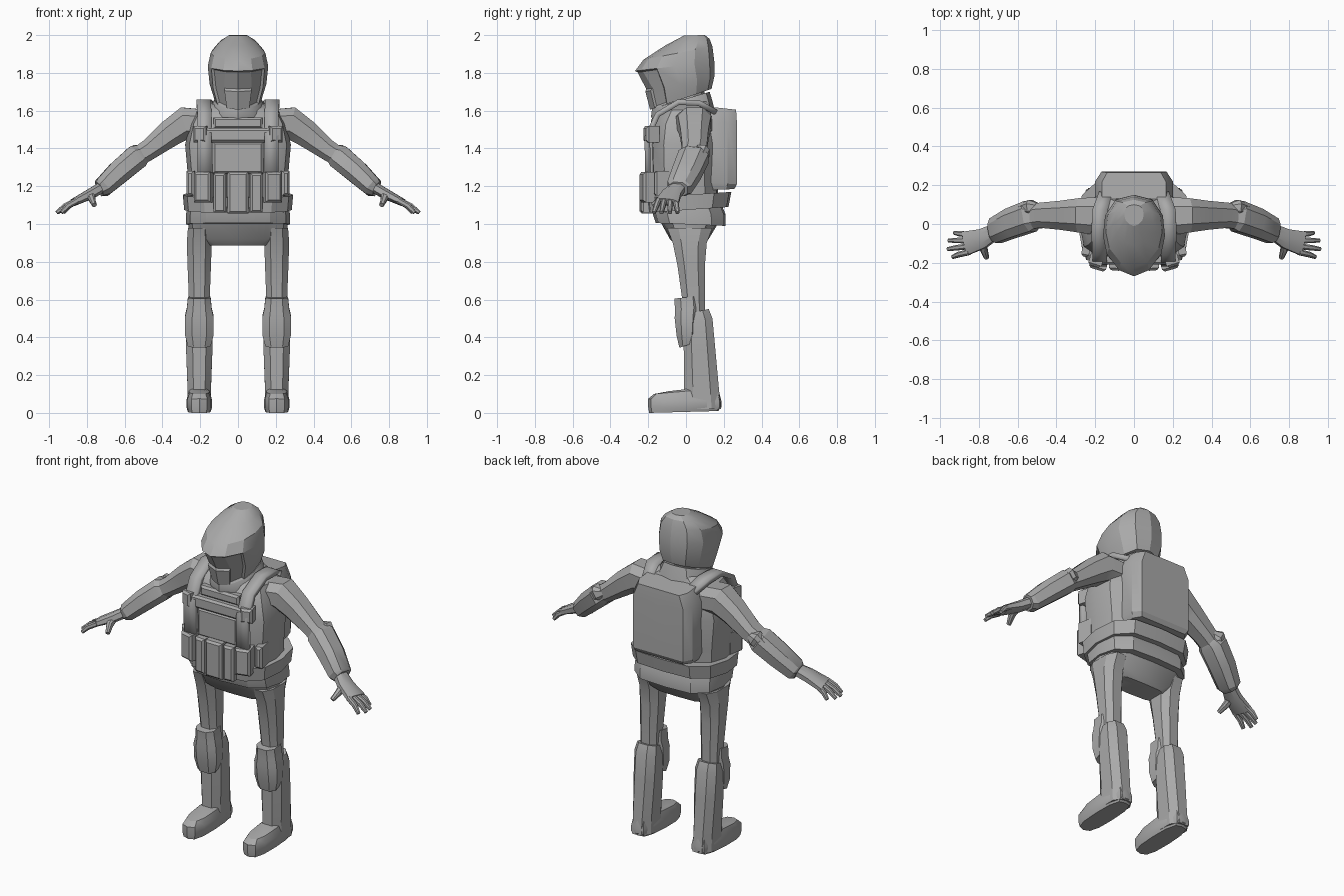
import bpy, bmesh, math
from mathutils import Vector

cube = bpy.data.objects.get("Cube")
if cube:
    bpy.data.objects.remove(cube, do_unlink=True)

grey = bpy.data.materials.new("suit grey")
grey.use_nodes = True
grey.diffuse_color = (0.4, 0.4, 0.4, 1)
grey.node_tree.nodes["Principled BSDF"].inputs["Base Color"].default_value = (0.4, 0.4, 0.4, 1)


def finish(name, bm, angle=30):
    bmesh.ops.recalc_face_normals(bm, faces=bm.faces)
    mesh = bpy.data.meshes.new(name)
    bm.to_mesh(mesh)
    bm.free()
    mesh.materials.append(grey)
    obj = bpy.data.objects.new(name, mesh)
    bpy.context.collection.objects.link(obj)
    bpy.ops.object.select_all(action='DESELECT')
    obj.select_set(True)
    bpy.context.view_layer.objects.active = obj
    bpy.ops.object.shade_smooth_by_angle(angle=math.radians(angle))
    return obj


def loft_mesh(rings):
    bm = bmesh.new()
    loops = [[bm.verts.new(p) for p in r] for r in rings]
    n = len(loops[0])
    for a, b in zip(loops, loops[1:]):
        for i in range(n):
            j = (i + 1) % n
            bm.faces.new((a[i], a[j], b[j], b[i]))
    bm.faces.new(loops[0])
    bm.faces.new(loops[-1])
    bmesh.ops.recalc_face_normals(bm, faces=bm.faces)
    return bm


def mirrored(half):
    """Close a half outline that starts and ends on the centre line."""
    return half + [(-x, y) for x, y in half[-2:0:-1]]


EGG = mirrored([(0, 1), (.6, .88), (.93, .5), (1, 0), (.88, -.45), (.48, -.85), (0, -1)])
BODY = mirrored([(0, 1), (.62, .95), (.92, .6), (1, 0), (.92, -.6), (.62, -.92), (0, -1)])
OCT = [(.5, 1), (1, .5), (1, -.5), (.5, -1), (-.5, -1), (-1, -.5), (-1, .5), (-.5, 1)]


def ring(shape, hw, yf, zf, yb, zb, cx=0):
    """Flat section, tilted from its front edge to its back edge."""
    return [(cx + u * hw, yf + (yb - yf) * (v + 1) / 2, zf + (zb - zf) * (v + 1) / 2)
            for u, v in shape]


def loft(name, shape, sections, cx=0):
    return finish(name, loft_mesh([ring(shape, *s, cx=cx) for s in sections]))


def limb(name, path, side=1):
    """Eight-sided tube through (x, y, z, half thickness, half width)."""
    pts = [Vector(p[:3]) for p in path]
    rings = []
    for i, p in enumerate(path):
        d = (pts[min(i + 1, len(pts) - 1)] - pts[max(i - 1, 0)]).normalized()
        w = Vector((0, 1, 0))
        w = (w - d * w.dot(d)).normalized()
        h = d.cross(w)
        rings.append([pts[i] + h * p[3] * v + w * p[4] * u for u, v in OCT])
    for r in rings:
        for q in r:
            q.x *= side
    return finish(name, loft_mesh(rings))


def box(name, x, y, z, sx, sy, sz, turn=0, bevel=.012):
    bm = bmesh.new()
    bmesh.ops.create_cube(bm, size=1)
    bmesh.ops.scale(bm, vec=(sx, sy, sz), verts=bm.verts)
    if bevel:
        front = [e for e in bm.edges if all(v.co.y < 0 for v in e.verts)]
        bmesh.ops.bevel(bm, geom=front, offset=bevel, segments=1, affect='EDGES')
    obj = finish(name, bm)
    obj.location = (x, y, z)
    obj.rotation_euler.z = turn
    return obj


def ribbon(name, path, thick):
    """Band through (y, z, inner x, outer x), thickened to both sides."""
    bm = bmesh.new()
    rows = [[bm.verts.new((x, p[0], p[1])) for x in p[2:]] for p in path]
    for a, b in zip(rows, rows[1:]):
        bm.faces.new((a[0], a[1], b[1], b[0]))
    obj = finish(name, bm)
    mod = obj.modifiers.new("thickness", 'SOLIDIFY')
    mod.thickness, mod.offset = thick, 0
    return obj


# Helmet with a sunken visor
bm = loft_mesh([ring(EGG, *s) for s in [
    (.125, -.19, 1.605, .135, 1.715), (.15, -.215, 1.70, .15, 1.78),
    (.16, -.27, 1.81, .15, 1.86), (.145, -.225, 1.87, .14, 1.94),
    (.10, -.11, 1.945, .125, 1.98), (.05, -.01, 1.998, .10, 2.0)]])
visor = [f for f in bm.faces if f.normal.y < -.3 and f.normal.z < .1
         and 1.66 < f.calc_center_median().z < 1.84 and f.calc_center_median().y < -.1]
bmesh.ops.inset_region(bm, faces=visor, thickness=.012, depth=-.01)
finish("helmet", bm, 25)
loft("neck", EGG, [(.10, -.12, 1.52, .09, 1.58), (.10, -.14, 1.66, .10, 1.74)])
loft("collar", EGG, [(.16, -.17, 1.53, .15, 1.61), (.15, -.185, 1.57, .14, 1.65),
                     (.125, -.18, 1.61, .125, 1.70)])

# Torso, skirt, belt and pelvis
loft("torso", BODY, [(.26, -.18, 1.06, .17, 1.06), (.265, -.185, 1.25, .17, 1.25),
                     (.28, -.19, 1.42, .17, 1.42), (.255, -.175, 1.53, .165, 1.53),
                     (.22, -.13, 1.60, .14, 1.61), (.14, -.09, 1.63, .12, 1.65)])
loft("jacket_skirt", BODY, [(.275, -.16, 1.005, .21, .99), (.275, -.175, 1.05, .21, 1.05),
                            (.265, -.18, 1.12, .18, 1.12)])
loft("belt", BODY, [(.285, -.205, 1.06, .225, 1.09), (.292, -.215, 1.14, .24, 1.17)])
loft("pelvis", BODY, [(.19, -.05, .885, .09, .885), (.255, -.085, .92, .12, .92),
                      (.265, -.14, 1.02, .18, 1.02)])

# Chest gear
box("chest_band", 0, -.185, 1.47, .44, .05, .075)
box("chest_panel", 0, -.18, 1.35, .27, .045, .17)
box("upper_chest_panel", 0, -.16, 1.535, .26, .05, .06)
box("centre_pouch", 0, -.21, 1.165, .11, .07, .22)

# Backpack
PACK = mirrored([(0, 1), (.84, 1), (1, .3), (1, -1), (0, -1)])
loft("backpack", PACK, [(.185, .13, 1.18, .255, 1.185), (.20, .13, 1.22, .27, 1.21),
                        (.20, .13, 1.54, .27, 1.53), (.165, .13, 1.62, .265, 1.605)])

for name, s in (("left", 1), ("right", -1)):
    # Shoulder strap and pouches
    ribbon(name + "_strap", [(y, z, s * a, s * b) for y, z, a, b in (
        (-.20, 1.2, .14, .215), (-.205, 1.46, .14, .215), (-.15, 1.58, .14, .215),
        (-.04, 1.645, .145, .22), (.07, 1.64, .135, .215), (.16, 1.59, .11, .18))], .03)
    box(name + "_strap_pad", s * .195, -.185, 1.475, .07, .07, .085, s * .3)
    box(name + "_inner_pouch", s * .095, -.205, 1.165, .065, .07, .21, s * .08)
    box(name + "_front_pouch", s * .18, -.195, 1.195, .09, .085, .16, s * .28)
    box(name + "_side_pouch", s * .245, -.12, 1.215, .04, .1, .13, s * .2)

    # Arm and forearm guard
    limb(name + "_upper_arm", [
        (.17, .04, 1.53, .075, .10), (.28, .045, 1.535, .085, .088),
        (.36, .045, 1.48, .072, .075), (.47, .045, 1.395, .055, .065),
        (.57, .03, 1.33, .05, .06)], s)
    limb(name + "_forearm", [
        (.50, .04, 1.375, .048, .06), (.535, .04, 1.355, .066, .08),
        (.63, .005, 1.275, .062, .076), (.715, -.035, 1.195, .052, .066),
        (.735, -.04, 1.185, .04, .05)], s)
    limb(name + "_elbow_guard", [
        (.49, .085, 1.39, .02, .02), (.53, .085, 1.38, .045, .04),
        (.58, .07, 1.335, .035, .03)], s)

    # Hand, fingers and thumb
    limb(name + "_palm", [(.71, -.035, 1.20, .03, .038), (.78, -.075, 1.16, .028, .05),
                          (.87, -.10, 1.115, .02, .062)], s)
    for i, (y0, tip_x, tip_y) in enumerate(((-.055, .925, -.045), (-.085, .955, -.085),
                                            (-.115, .96, -.13), (-.145, .935, -.17))):
        limb(f"{name}_finger_{i + 1}", [
            (.85, y0, 1.125, .016, .015), ((.86 + tip_x) / 2 + .005, (y0 + tip_y) / 2, 1.095, .015, .014),
            (tip_x, tip_y, 1.06, .01, .01)], s)
    limb(name + "_thumb", [(.775, -.085, 1.16, .022, .02), (.775, -.13, 1.135, .018, .02),
                           (.76, -.175, 1.10, .012, .012)], s)

    # Leg, boot shaft, knee pad and shoe
    c = s * .205
    loft(name + "_thigh", OCT, [(.055, -.015, .42, .10, .42), (.055, -.02, .60, .10, .60),
                                (.062, -.045, .78, .10, .78), (.066, -.07, .90, .11, .90),
                                (.06, -.10, .98, .14, .98)], c)
    loft(name + "_boot_shaft", OCT, [
        (.062, -.01, .02, .185, .02), (.062, -.01, .14, .175, .12),
        (.07, -.012, .34, .155, .34), (.072, -.012, .47, .14, .50),
        (.062, -.01, .52, .12, .55)], c)
    loft(name + "_knee_pad", OCT, [
        (.06, -.035, .345, .04, .37), (.076, -.05, .41, .06, .42),
        (.076, -.06, .50, .07, .52), (.066, -.058, .545, .075, .56),
        (.06, -.062, .605, .07, .62)], c)
    loft(name + "_shoe", BODY, [
        (.06, -.195, 0, .17, .01), (.068, -.20, .03, .188, .03),
        (.068, -.20, .075, .188, .06), (.055, -.17, .10, .17, .13),
        (.04, -.09, .115, .12, .14)], c)
